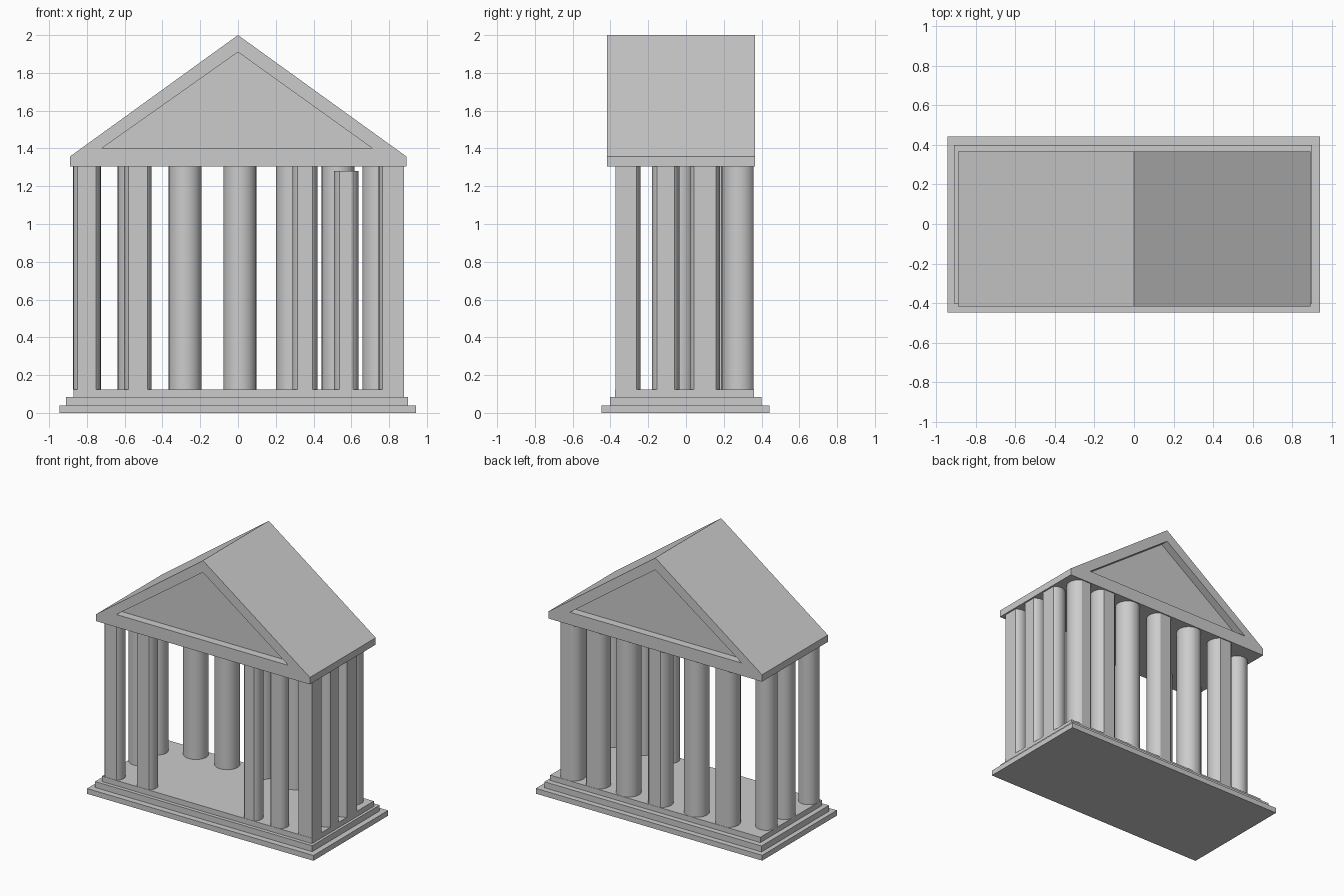
import bpy, bmesh, math
from mathutils import Vector

if "Cube" in bpy.data.objects:
    bpy.data.objects.remove(bpy.data.objects["Cube"], do_unlink=True)

stone = bpy.data.materials.new("grey_stone")
stone.use_nodes = True
GREY = (0.6, 0.6, 0.6, 1)
stone.diffuse_color = GREY
stone.node_tree.nodes["Principled BSDF"].inputs["Base Color"].default_value = GREY

FLOOR, EAVE = 0.125, 1.305


def finish(name, bm, smooth=False):
    """Turn a bmesh into a named stone object."""
    bmesh.ops.recalc_face_normals(bm, faces=bm.faces)
    mesh = bpy.data.meshes.new(name)
    bm.to_mesh(mesh)
    bm.free()
    mesh.materials.append(stone)
    obj = bpy.data.objects.new(name, mesh)
    bpy.context.collection.objects.link(obj)
    if smooth:
        bpy.ops.object.select_all(action="DESELECT")
        obj.select_set(True)
        bpy.context.view_layer.objects.active = obj
        bpy.ops.object.shade_smooth_by_angle(angle=math.radians(25))
    return obj


def box(name, x0, x1, y0, y1, z0, z1):
    bm = bmesh.new()
    bmesh.ops.create_cube(bm, size=1)
    for v in bm.verts:
        v.co = Vector(((x0 + x1) / 2 + v.co.x * (x1 - x0),
                       (y0 + y1) / 2 + v.co.y * (y1 - y0),
                       (z0 + z1) / 2 + v.co.z * (z1 - z0)))
    finish(name, bm)


def column(name, x, y, radius, top=EAVE):
    """Round shaft, trimmed flat where it would overhang the top step."""
    bm = bmesh.new()
    bmesh.ops.create_cone(bm, cap_ends=True, segments=48, radius1=radius,
                          radius2=radius, depth=top - FLOOR)
    bmesh.ops.translate(bm, vec=(x, y, (top + FLOOR) / 2), verts=bm.verts)
    for point, normal in (((0.88, 0, 0), (1, 0, 0)),
                          ((0, -0.373, 0), (0, -1, 0)),
                          ((0, 0.358, 0), (0, 1, 0))):
        cut = bmesh.ops.bisect_plane(
            bm, geom=bm.verts[:] + bm.edges[:] + bm.faces[:],
            plane_co=point, plane_no=normal, clear_outer=True)
        edges = [e for e in cut["geom_cut"] if isinstance(e, bmesh.types.BMEdge)]
        if edges:
            bmesh.ops.holes_fill(bm, edges=edges)
    finish(name, bm, smooth=True)


# Stepped base
box("bottom_step", -0.945, 0.942, -0.447, 0.442, 0, 0.04)
box("middle_step", -0.91, 0.90, -0.402, 0.40, 0.04, 0.085)
box("top_step", -0.872, 0.88, -0.375, 0.36, 0.085, FLOOR)

# Back row
for i, (x, y) in enumerate([(-0.55, 0.285), (-0.28, 0.272), (0.01, 0.285),
                            (0.288, 0.272), (0.53, 0.285), (0.745, 0.28)]):
    column(f"back_column_{i + 1}", x, y, 0.087)

# Front row, one shaft slightly short
for i, (x, r, top) in enumerate([(-0.80, 0.072, EAVE), (-0.53, 0.073, EAVE),
                                 (0.355, 0.066, EAVE), (0.573, 0.064, 1.28),
                                 (0.825, 0.08, EAVE)]):
    column(f"front_column_{i + 1}", x, -0.32, r, top)

# Side columns
for i, (y, r) in enumerate([(-0.107, 0.072), (0.10, 0.08)]):
    column(f"left_column_{i + 1}", 0.825, y, r)
for i, y in enumerate([-0.03, 0.184]):
    column(f"right_column_{i + 1}", -0.80, y, 0.074)

# Gabled roof with a sunken triangle at each end
FRONT, BACK, SUNK = -0.418, 0.366, 0.06
outline = [(-0.89, EAVE), (0.892, EAVE), (0.892, 1.357), (0, 2.0), (-0.89, 1.357)]
triangle = [(-0.722, 1.4), (0.712, 1.4), (0, 1.91)]

bm = bmesh.new()


def ring(points, y):
    return [bm.verts.new((x, y, z)) for x, z in points]


def bridge(a, b):
    for i in range(len(a)):
        j = (i + 1) % len(a)
        bm.faces.new((a[i], a[j], b[j], b[i]))


outer_rings = []
for y, inner_y in ((FRONT, FRONT + SUNK), (BACK, BACK - SUNK)):
    o, t, deep = ring(outline, y), ring(triangle, y), ring(triangle, inner_y)
    # Flat border around the sunken panel
    for face in ((o[0], o[1], t[1], t[0]), (o[1], o[2], t[1]),
                 (o[2], o[3], t[2], t[1]), (o[3], o[4], t[0], t[2]),
                 (o[4], o[0], t[0])):
        bm.faces.new(face)
    bridge(t, deep)
    bm.faces.new(deep)
    outer_rings.append(o)
bridge(*outer_rings)
finish("gable_roof", bm)
